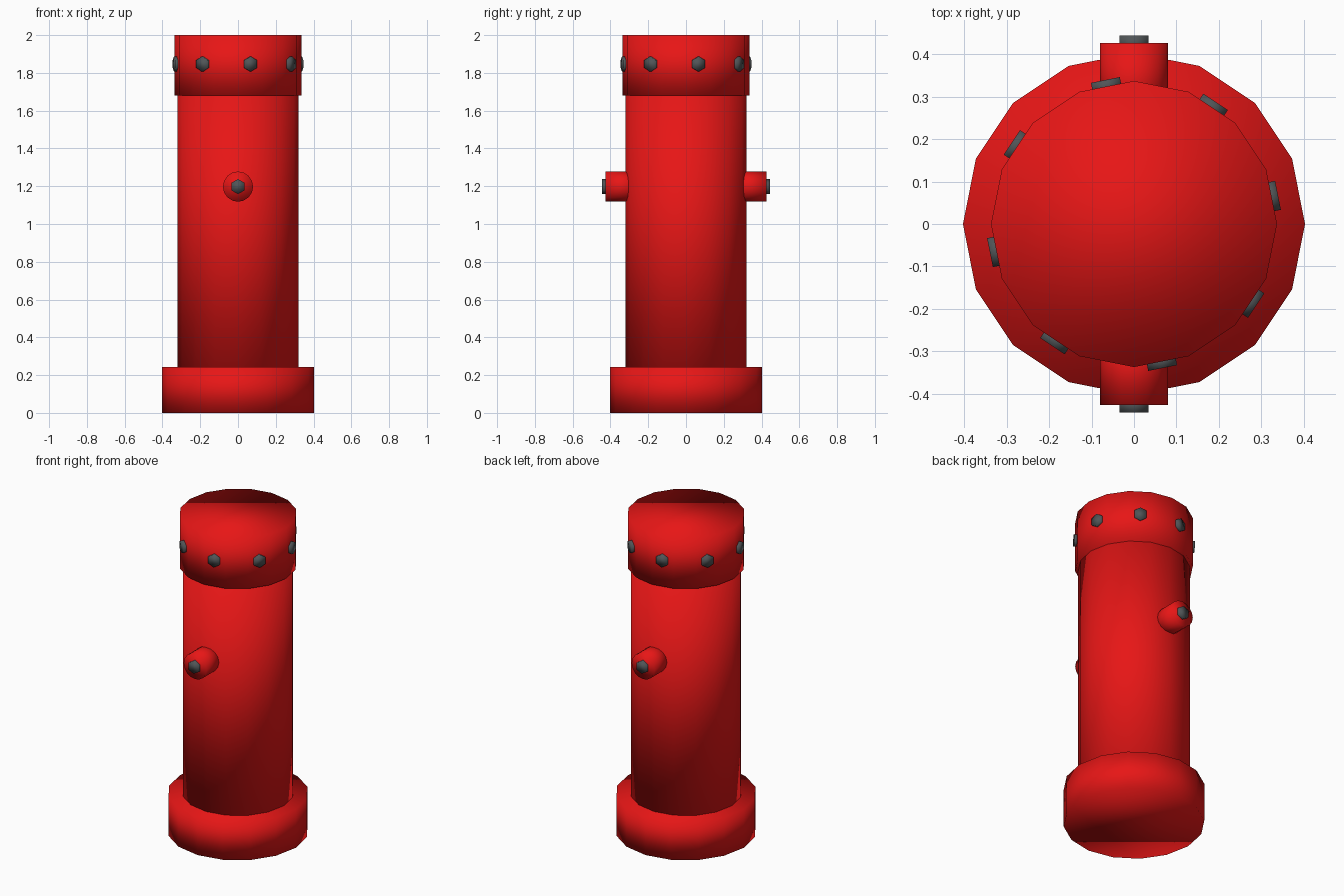
import bpy, math
from mathutils import Vector

if "Cube" in bpy.data.objects:
    bpy.data.objects.remove(bpy.data.objects["Cube"])


def material(name, color):
    m = bpy.data.materials.new(name)
    m.diffuse_color = color
    m.use_nodes = True
    m.node_tree.nodes["Principled BSDF"].inputs["Base Color"].default_value = m.diffuse_color
    return m


RED = material("red_paint", (0.8, 0.008, 0.008, 1))
GREY = material("dark_metal", (0.08, 0.09, 0.095, 1))


def cylinder(name, radius, start, end, sides, mat):
    """Closed, fully smooth cylinder between two points."""
    a, b = Vector(start), Vector(end)
    axis = b - a
    bpy.ops.mesh.primitive_cylinder_add(vertices=sides, radius=radius, depth=axis.length)
    ob = bpy.context.object
    ob.name = name
    ob.location = (a + b) / 2
    # Horizontal parts keep a corner pointing up, so hex bolts stand on a point
    if abs(axis.z) < 1e-6:
        ob.rotation_euler = (math.pi / 2, 0, math.atan2(axis.y, axis.x) + math.pi / 2)
    ob.data.materials.append(mat)
    bpy.ops.object.shade_smooth()
    return ob


# Main column: base, body and cap, all 16-sided
cylinder("base", 0.403, (0, 0, 0), (0, 0, 0.243), 16, RED)
cylinder("body", 0.32, (0, 0, 0.2), (0, 0, 1.72), 16, RED)
cylinder("cap", 0.337, (0, 0, 1.68), (0, 0, 2.0), 16, RED)

# Front and back outlets, each with a hex bolt
for side, s in (("front", -1), ("back", 1)):
    cylinder(side + "_outlet", 0.08, (0, s * 0.25, 1.198), (0, s * 0.427, 1.198), 16, RED)
    cylinder(side + "_outlet_bolt", 0.04, (0, s * 0.41, 1.198), (0, s * 0.444, 1.198), 6, GREY)

# Ring of bolts on every second cap face
for i in range(8):
    ang = math.radians(11.25 + 45 * i)
    d = Vector((math.cos(ang), math.sin(ang), 0))
    up = Vector((0, 0, 1.847))
    cylinder(f"cap_bolt_{i + 1}", 0.04, d * 0.315 + up, d * 0.346 + up, 6, GREY)
